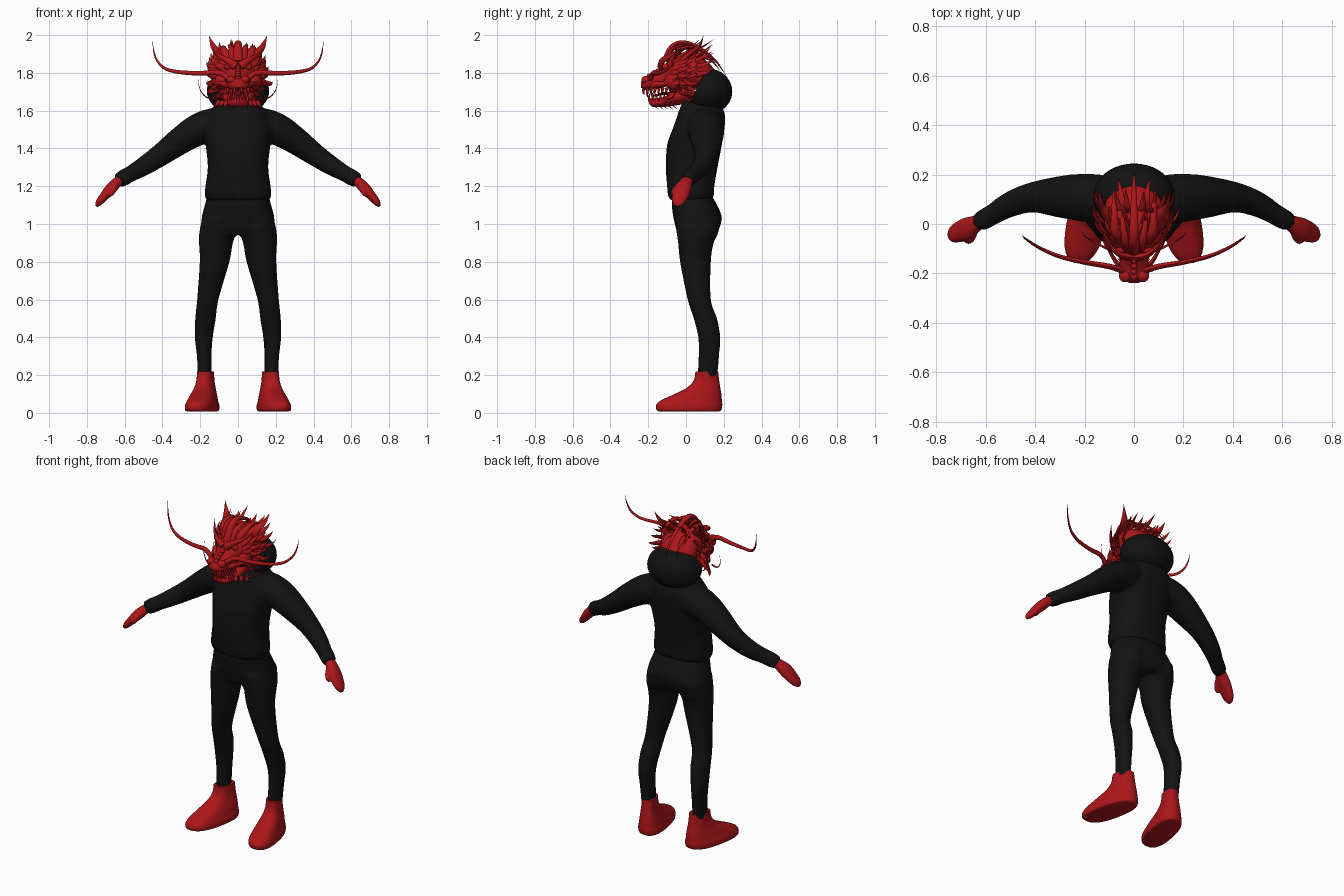
import bpy, bmesh, math, random
from mathutils import Vector, Matrix

random.seed(4)


def material(name, rgb):
    m = bpy.data.materials.new(name)
    m.diffuse_color = (*rgb, 1)
    return m


RED = material("red", (0.42, 0.008, 0.01))
BLACK = material("black", (0.006, 0.006, 0.006))
X, Y, Z = Vector((1, 0, 0)), Vector((0, 1, 0)), Vector((0, 0, 1))


def smooth_path(pts, steps):
    """Catmull-Rom through stations (x, y, z, ra, rb)."""
    p = [Vector(q) for q in pts]
    p = [p[0]] + p + [p[-1]]
    out = []
    for a, b, c, d in zip(p, p[1:], p[2:], p[3:]):
        for k in range(steps):
            t = k / steps
            out.append(0.5 * (2 * b + (c - a) * t + (2 * a - 5 * b + 4 * c - d) * t * t
                              + (3 * b - a - 3 * c + d) * t ** 3))
    return out + [p[-1]]


def loft(bm, stations, axes=None, n=24, steps=4, e=2.2, side=1, ref=Y):
    """Skin superellipse rings; fixed axes, or rings square to the path."""
    path = smooth_path([(s[0] * side, *s[1:]) for s in stations], steps)
    pos = [Vector(p[:3]) for p in path]
    rings = []
    for i, p in enumerate(path):
        if axes:
            a, b = axes
        else:
            t = (pos[min(i + 1, len(pos) - 1)] - pos[max(i - 1, 0)]).normalized()
            a = (ref - t * ref.dot(t)).normalized()
            b = t.cross(a)
        ring = []
        for k in range(n):
            w = 2 * math.pi * k / n
            c, s = math.cos(w), math.sin(w)
            u = math.copysign(abs(c) ** (2 / e), c) * max(p[3], .0008)
            v = math.copysign(abs(s) ** (2 / e), s) * max(p[4], .0008)
            ring.append(bm.verts.new(pos[i] + a * u + b * v))
        rings.append(ring)
    for r, q in zip(rings, rings[1:]):
        for k in range(n):
            bm.faces.new((r[k], r[(k + 1) % n], q[(k + 1) % n], q[k]))
    bm.faces.new(rings[0][::-1])
    bm.faces.new(rings[-1])


def spike(bm, pts, r, flat=.5, side=1, ref=X, n=8):
    """Tapered lock or horn along a few points."""
    m = len(pts) - 1
    st = [(*p, r * (1 - i / m) ** .75, r * flat * (1 - i / m) ** .75) for i, p in enumerate(pts)]
    loft(bm, st, None, n, 4, 2, side, ref)


def ball(bm, loc, scale, seg=16):
    bmesh.ops.create_uvsphere(bm, u_segments=seg, v_segments=seg // 2, radius=1,
                              matrix=Matrix.Translation(loc) @ Matrix.Diagonal((*scale, 1)))


def finish(bm, name, mat, voxel=0, thick=0):
    bmesh.ops.recalc_face_normals(bm, faces=bm.faces)
    me = bpy.data.meshes.new(name)
    bm.to_mesh(me)
    bm.free()
    ob = bpy.data.objects.new(name, me)
    bpy.context.collection.objects.link(ob)
    me.materials.append(mat)
    bpy.ops.object.select_all(action='DESELECT')
    ob.select_set(True)
    bpy.context.view_layer.objects.active = ob
    if voxel:
        r = ob.modifiers.new("remesh", 'REMESH')
        r.mode, r.voxel_size = 'VOXEL', voxel
        s = ob.modifiers.new("smooth", 'SMOOTH')
        s.factor, s.iterations = .5, 6
    if thick:
        s = ob.modifiers.new("thickness", 'SOLIDIFY')
        s.thickness, s.offset = thick, -1
    for m in list(ob.modifiers):
        bpy.ops.object.modifier_apply(modifier=m.name)
    bpy.ops.object.shade_smooth_by_angle(angle=math.radians(45))
    return ob


def column(rows):
    """Rows (z, x, rx, y_front, y_back) to loft stations."""
    return [(x, (f + b) / 2, z, rx, (b - f) / 2) for z, x, rx, f, b in rows]


# hooded top: torso and sleeves fused
bm = bmesh.new()
loft(bm, column([(1.125, 0, .165, -.08, .13), (1.15, 0, .176, -.095, .148), (1.2, 0, .173, -.1, .15),
                 (1.3, 0, .16, -.107, .167), (1.42, 0, .172, -.1, .19), (1.5, 0, .185, -.072, .203),
                 (1.56, 0, .175, -.05, .207), (1.6, 0, .145, -.038, .2), (1.66, 0, .1, -.01, .17)]),
     (X, Y), 32, e=2.4)
for s in (1, -1):
    loft(bm, [(.06, .09, 1.53, .08, .07), (.13, .1, 1.525, .098, .088), (.21, .107, 1.5, .097, .085),
              (.3, .11, 1.445, .085, .074), (.41, .108, 1.365, .062, .06), (.5, .08, 1.305, .052, .051),
              (.57, .04, 1.265, .043, .043), (.605, .02, 1.245, .042, .044), (.635, .005, 1.228, .036, .038)],
         None, 20, e=2, side=s)
finish(bm, "hooded_top", BLACK, voxel=.01)

# trousers: hips and legs fused
bm = bmesh.new()
loft(bm, column([(1.16, 0, .16, -.07, .13), (1.1, 0, .176, -.075, .165), (1.03, 0, .193, -.066, .19),
                 (.945, 0, .19, -.045, .165)]), (X, Y), 32)
for s in (1, -1):
    loft(bm, column([(1.03, .1, .09, -.06, .185), (.95, .108, .098, -.05, .17), (.9, .117, .09, -.042, .147),
                     (.8, .124, .079, -.032, .132), (.6, .16, .057, .008, .132), (.5, .172, .055, .04, .165),
                     (.4, .181, .048, .064, .182), (.3, .179, .039, .066, .176), (.17, .175, .037, .058, .164)]),
         (X, Y), 24, e=2, side=s)
finish(bm, "trousers", BLACK, voxel=.01)

# hood: ellipsoid cut open along a slanted front edge
bm = bmesh.new()
ball(bm, (0, .112, 1.702), (.165, .133, .122), 40)
bmesh.ops.bisect_plane(bm, geom=bm.verts[:] + bm.edges[:] + bm.faces[:], plane_co=(0, 0, 1.6),
                       plane_no=(0, -1, .48), clear_outer=True)
finish(bm, "hood", BLACK, thick=.018)

# shoes and mitten hands
for s, tag in ((1, "left"), (-1, "right")):
    bm = bmesh.new()
    loft(bm, column([(.008, .172, .07, -.14, .175), (.015, .172, .08, -.155, .186), (.04, .172, .08, -.158, .192),
                     (.065, .172, .072, -.135, .19), (.1, .172, .062, -.06, .187), (.13, .172, .053, .0, .182),
                     (.17, .172, .045, .04, .176), (.22, .172, .042, .05, .17)]), (X, Y), 32, e=2.5, side=s)
    for v in bm.verts:
        v.co.x -= s * .19 * (v.co.y - .11)
    finish(bm, tag + "_shoe", RED)

    bm = bmesh.new()
    loft(bm, [(.605, .02, 1.245, .026, .024), (.64, .002, 1.22, .034, .028), (.675, -.018, 1.185, .046, .03),
              (.71, -.032, 1.145, .043, .024), (.735, -.042, 1.115, .034, .019), (.75, -.046, 1.092, .012, .008)],
         None, 16, e=2.2, side=s)
    loft(bm, [(.645, -.01, 1.215, .022, .018), (.658, -.05, 1.185, .021, .018), (.672, -.068, 1.158, .016, .014),
              (.676, -.073, 1.145, .005, .005)], None, 12, e=2, side=s)
    finish(bm, tag + "_hand", RED, voxel=.006)

# skull with snout
bm = bmesh.new()
loft(bm, [(0, -.238, 1.738, .02, .016), (0, -.218, 1.742, .055, .032), (0, -.18, 1.748, .06, .036),
          (0, -.13, 1.77, .058, .05), (0, -.09, 1.8, .085, .07), (0, -.03, 1.815, .112, .09),
          (0, .04, 1.81, .12, .092), (0, .1, 1.79, .11, .08), (0, .16, 1.77, .05, .04)], (X, Z), 28, e=2.2)
for s in (1, -1):
    ball(bm, (s * .036, -.21, 1.763), (.025, .026, .022))
    ball(bm, (s * .055, -.108, 1.832), (.02, .018, .018))
    ball(bm, (s * .085, -.06, 1.755), (.04, .055, .045))
    spike(bm, [(.012, -.135, 1.835), (.055, -.125, 1.865), (.1, -.085, 1.89), (.14, -.03, 1.93)], .024, .7, s, Z)
    spike(bm, [(.04, -.19, 1.735), (.075, -.15, 1.74), (.11, -.09, 1.75), (.15, -.03, 1.78)], .02, .6, s, Z)
for k in range(5):
    ball(bm, (0, -.215 + k * .022, 1.772 + k * .013), (.014, .014, .012), 12)
finish(bm, "skull", RED)

# lower jaw and tongue
bm = bmesh.new()
loft(bm, [(0, -.197, 1.652, .022, .012), (0, -.175, 1.642, .048, .022), (0, -.11, 1.648, .062, .028),
          (0, -.04, 1.68, .085, .05), (0, .03, 1.7, .085, .06)], (X, Z), 24)
spike(bm, [(0, -.05, 1.69), (0, -.12, 1.69), (0, -.17, 1.68), (0, -.2, 1.69)], .035, .3)
finish(bm, "lower_jaw", RED)

# teeth
bm = bmesh.new()
for s in (1, -1):
    for k in range(7):
        y, big = -.222 + k * .02, .045 if k == 1 else .026
        x = .018 + .036 * min(1, k / 2)
        spike(bm, [(x, y, 1.722), (x, y - .004, 1.71 - big / 2), (x, y + .003, 1.708 - big)], .009, 1, s)
        x, y = x - .004, y + .03
        spike(bm, [(x, y, 1.65), (x, y - .004, 1.66 + big / 2), (x, y + .002, 1.668 + big)], .009, 1, s)
finish(bm, "teeth", RED)

# horns and crest
bm = bmesh.new()
for s in (1, -1):
    spike(bm, [(.065, -.02, 1.86), (.1, .03, 1.905), (.13, .07, 1.94), (.153, .092, 1.995)], .036, .6, s)
    spike(bm, [(.05, -.07, 1.87), (.075, -.03, 1.925), (.08, .06, 1.93), (.085, .16, 1.85)], .026, .6, s)
    spike(bm, [(.025, -.1, 1.86), (.035, -.07, 1.925), (.045, .0, 1.945), (.05, .07, 1.925)], .022, .6, s)
    spike(bm, [(.04, .06, 1.87), (.05, .1, 1.88), (.055, .14, 1.86), (.065, .19, 1.8)], .02, .6, s)
spike(bm, [(0, -.11, 1.86), (0, -.075, 1.935), (0, -.01, 1.96), (0, .08, 1.925), (0, .16, 1.86), (0, .215, 1.78)], .026, .7)
finish(bm, "horns_and_crest", RED)

# mane: rings of swept locks around the head
bm = bmesh.new()
for y, r0, r1, sweep, count in ((-.085, .085, .135, .07, 10), (-.05, .1, .16, .08, 11),
                                (-.01, .11, .178, .08, 11), (.04, .11, .165, .1, 9)):
    for s in (1, -1):
        for k in range(count):
            a = math.radians(-75 + 150 * (k + random.uniform(-.25, .25)) / (count - 1))
            c, d, f = math.cos(a), math.sin(a), random.uniform(.88, 1.06)
            if y > 0 and d < -.3:
                continue
            tip = r1 * f
            spike(bm, [(c * r0 * .8, y, 1.785 + d * r0 * .8),
                       (c * tip * .85, y + sweep * .25, 1.785 + d * tip * .8),
                       (c * tip * .98, y + sweep * .65, 1.79 + d * tip * .93),
                       (c * tip * 1.02, y + sweep * f, 1.805 + d * tip)],
                  .02, .45, s, Vector((-d * s, 0, c)))
finish(bm, "mane", RED)

# beard under the jaw
bm = bmesh.new()
for s in (1, -1):
    for k in range(5):
        x, y = .02 + k * .02, -.16 + k * .025
        spike(bm, [(x, y, 1.65), (x * 1.15, y - .01, 1.63), (x * 1.3, y + .015, 1.608)], .014, .6, s)
finish(bm, "beard", RED)

# long whiskers and fine side hairs
bm = bmesh.new()
for s in (1, -1):
    spike(bm, [(.045, -.19, 1.765), (.1, -.172, 1.8), (.2, -.155, 1.798), (.3, -.132, 1.803), (.38, -.098, 1.82),
               (.425, -.07, 1.86), (.445, -.055, 1.91), (.452, -.045, 1.965)], .016, .8, s, Z)
    spike(bm, [(.11, -.1, 1.66), (.165, -.07, 1.67), (.2, -.05, 1.71), (.212, -.03, 1.77)], .005, 1, s, Z)
finish(bm, "whiskers", RED)
